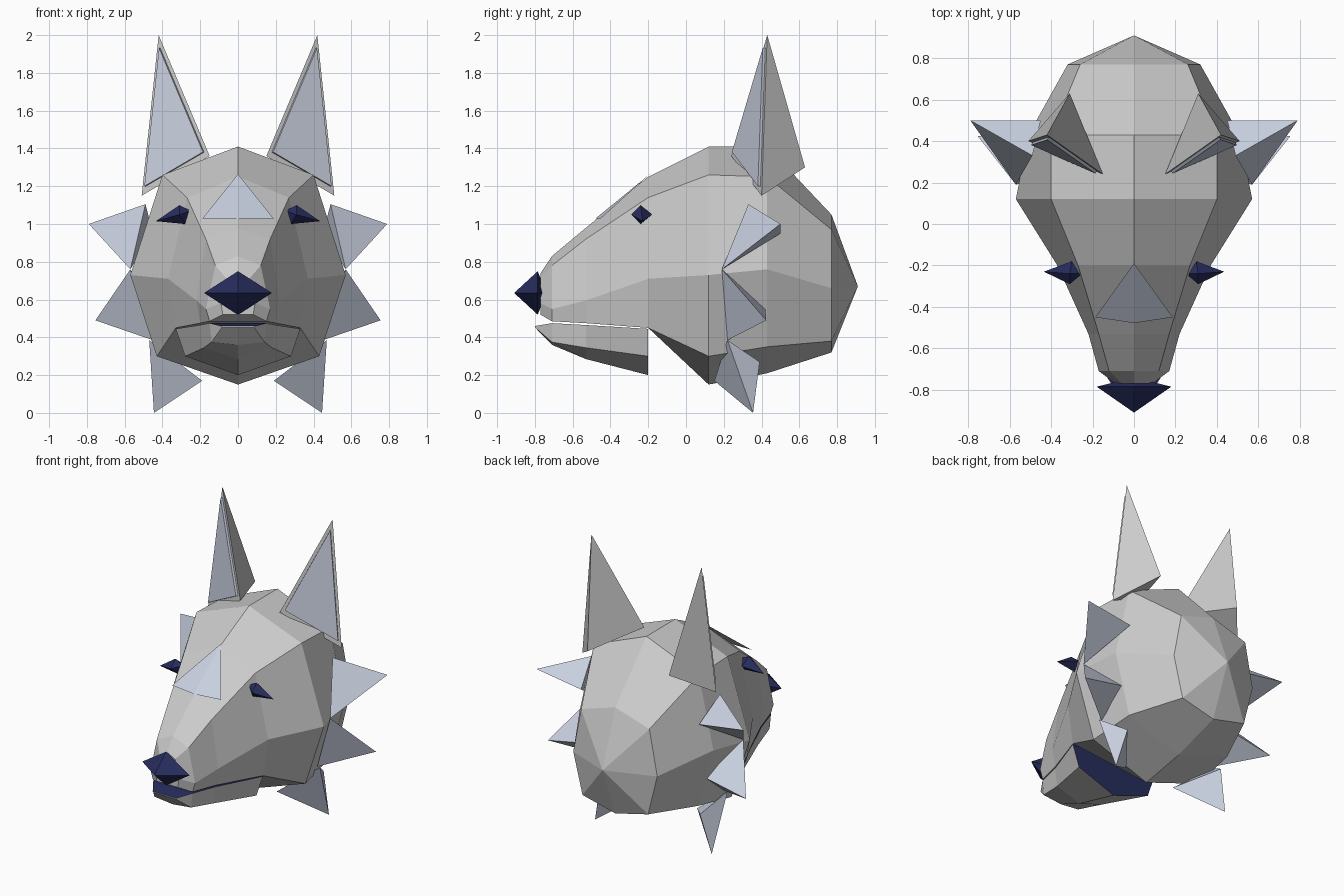
import bpy, bmesh
from mathutils import Vector

if "Cube" in bpy.data.objects:
    bpy.data.objects.remove(bpy.data.objects["Cube"])


def material(name, color):
    m = bpy.data.materials.new(name)
    m.diffuse_color = (*color, 1)
    m.use_nodes = True
    m.node_tree.nodes["Principled BSDF"].inputs["Base Color"].default_value = m.diffuse_color
    return m


NAVY = material("navy", (0.02, 0.025, 0.11))
PALE = material("pale_blue_grey", (0.58, 0.63, 0.74))


def finish(bm, name, mat=None, mirror=False):
    bmesh.ops.recalc_face_normals(bm, faces=bm.faces)
    me = bpy.data.meshes.new(name)
    bm.to_mesh(me)
    bm.free()
    ob = bpy.data.objects.new(name, me)
    bpy.context.collection.objects.link(ob)
    if mat:
        me.materials.append(mat)
    if mirror:
        mod = ob.modifiers.new("mirror", 'MIRROR')
        mod.use_clip = False
        mod.use_mirror_merge = False
    return ob


def hull(name, pts, mat=None, mirror=False):
    """Faceted solid around a few corner points."""
    bm = bmesh.new()
    for p in pts:
        bm.verts.new(p)
    bmesh.ops.convex_hull(bm, input=bm.verts)
    return finish(bm, name, mat, mirror)


def loft(name, sections, tip=None):
    """Skin symmetric half sections (y, [(x, z) from top centre to bottom centre])."""
    bm = bmesh.new()
    rings = []
    for y, half in sections:
        full = half + [(-x, z) for x, z in half[-2:0:-1]]
        rings.append([bm.verts.new((x, y, z)) for x, z in full])
    n = len(rings[0])
    for a, b in zip(rings, rings[1:]):
        for i in range(n):
            j = (i + 1) % n
            bm.faces.new((a[i], a[j], b[j], b[i]))
    bm.faces.new(rings[0])
    if tip:
        t = bm.verts.new(tip)
        for i in range(n):
            bm.faces.new((rings[-1][i], rings[-1][(i + 1) % n], t))
    else:
        bm.faces.new(rings[-1])
    return finish(bm, name)


# Head and upper muzzle
loft("head", [
    (-0.77, [(0, 0.74), (0.06, 0.71), (0.09, 0.58), (0.08, 0.52), (0, 0.52)]),
    (-0.71, [(0, 0.83), (0.12, 0.78), (0.17, 0.55), (0.15, 0.485), (0, 0.485)]),
    (-0.53, [(0, 0.98), (0.17, 0.92), (0.22, 0.595), (0.20, 0.475), (0, 0.475)]),
    (-0.20, [(0, 1.25), (0.27, 1.14), (0.37, 0.71), (0.33, 0.45), (0, 0.45)]),
    (0.12, [(0, 1.41), (0.40, 1.26), (0.57, 0.73), (0.43, 0.30), (0, 0.15)]),
    (0.43, [(0, 1.41), (0.40, 1.25), (0.51, 0.76), (0.40, 0.35), (0, 0.21)]),
    (0.77, [(0, 1.05), (0.26, 0.97), (0.32, 0.66), (0.25, 0.38), (0, 0.32)]),
], tip=(0, 0.91, 0.67))

# Lower jaw, with the mouth lining on its top and back
jaw = loft("lower_jaw", [
    (-0.80, [(0, 0.46), (0.09, 0.46), (0.085, 0.453), (0, 0.453)]),
    (-0.71, [(0, 0.475), (0.15, 0.475), (0.14, 0.375), (0, 0.36)]),
    (-0.53, [(0, 0.465), (0.20, 0.465), (0.18, 0.345), (0, 0.285)]),
    (-0.20, [(0, 0.445), (0.33, 0.445), (0.28, 0.30), (0, 0.20)]),
])
jaw.data.materials.append(material("grey", (0.8, 0.8, 0.8)))
jaw.data.materials.append(NAVY)
for f in jaw.data.polygons:
    f.material_index = 1 if f.normal.z > 0.9 or f.normal.y > 0.9 else 0

# Nose and eyes
hull("nose", [(0, -0.91, 0.635), (0, -0.74, 0.635), (0.18, -0.785, 0.635),
              (-0.18, -0.785, 0.635), (0, -0.785, 0.75), (0, -0.785, 0.52)], NAVY)
hull("eyes", [(0.435, -0.23, 1.015), (0.25, -0.24, 1.07), (0.31, -0.24, 1.10),
              (0.28, -0.24, 1.0), (0.31, -0.29, 1.05), (0.30, -0.18, 1.05)], NAVY, True)

# Forehead plate
hull("forehead_plate", [(0, -0.19, 1.265), (0.187, -0.45, 1.03),
                        (-0.187, -0.45, 1.03), (0, -0.478, 1.03)], PALE)

# Ears with a pale inset on the front face
tip, back, outer, inner = [Vector(p) for p in (
    (0.42, 0.43, 2.0), (0.31, 0.63, 1.30), (0.51, 0.40, 1.15), (0.15, 0.24, 1.36))]
hull("ears", [tip, back, outer, inner], None, True)
centre = (tip + outer + inner) / 3
normal = (outer - tip).cross(inner - tip).normalized()
if normal.y > 0:
    normal = -normal
inset = [centre + (p - centre) * 0.86 for p in (tip, outer, inner)]
hull("inner_ears", [p + normal * d for p in inset for d in (-0.01, 0.015)], PALE, True)

# Cheek fur tufts: tip first, then three root corners
tufts = {
    "upper_cheek_tufts": [(0.79, 0.50, 1.0), (0.49, 0.33, 1.105), (0.57, 0.19, 0.76), (0.45, 0.50, 0.95)],
    "middle_cheek_tufts": [(0.755, 0.425, 0.49), (0.57, 0.19, 0.76), (0.45, 0.22, 0.385), (0.44, 0.42, 0.55)],
    "lower_cheek_tufts": [(0.445, 0.355, 0.0), (0.47, 0.22, 0.385), (0.19, 0.15, 0.17), (0.38, 0.39, 0.27)],
}
for name, pts in tufts.items():
    hull(name, pts, PALE, True)
